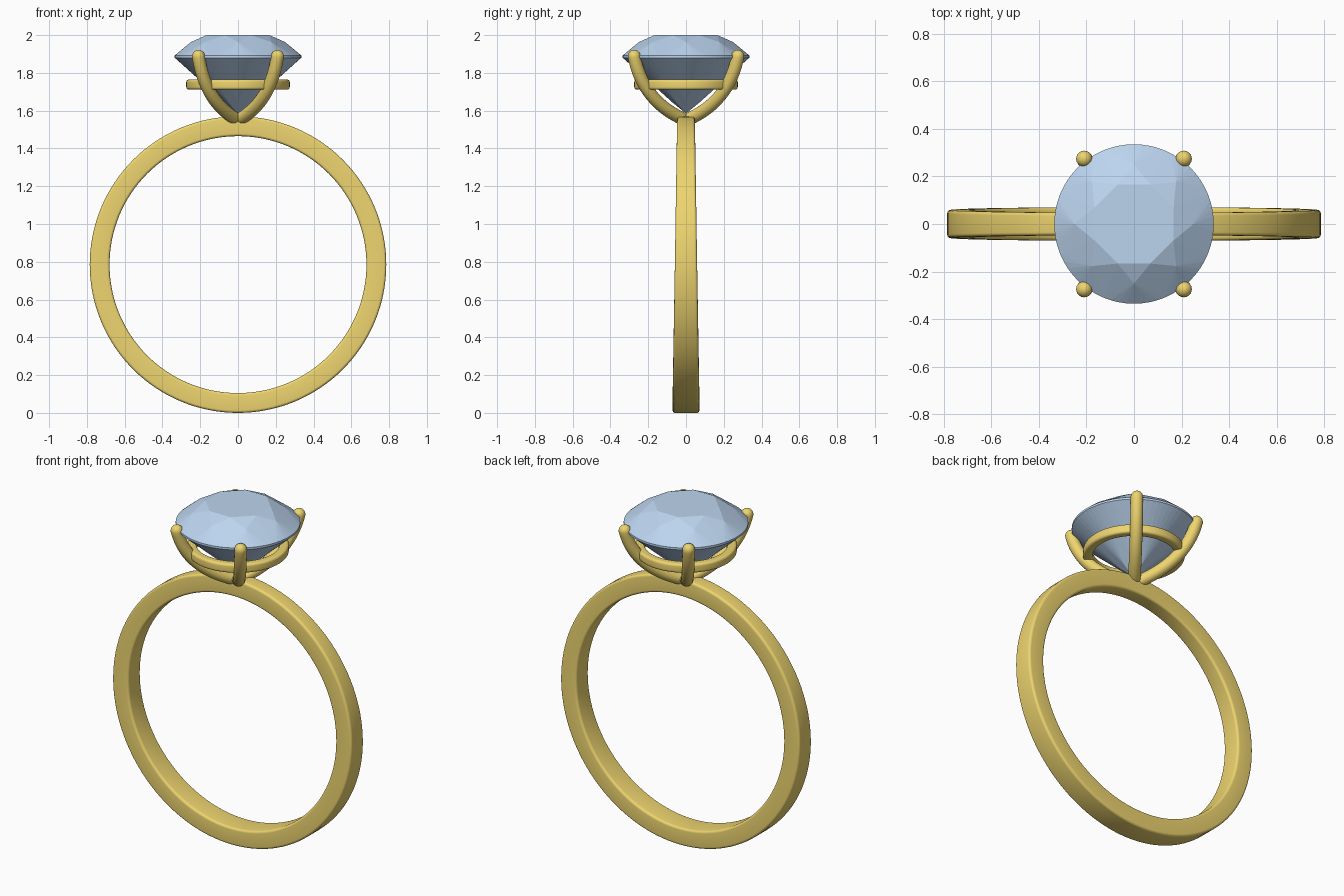
import bpy, bmesh
from math import sin, cos, pi, radians
from mathutils import Vector

if "Cube" in bpy.data.objects:
    bpy.data.objects.remove(bpy.data.objects["Cube"])


def material(name, rgb):
    m = bpy.data.materials.new(name)
    m.diffuse_color = (*rgb, 1)
    m.use_nodes = True
    m.node_tree.nodes["Principled BSDF"].inputs["Base Color"].default_value = m.diffuse_color
    return m


GOLD = material("gold", (0.85, 0.66, 0.16))
BLUE = material("pale blue stone", (0.50, 0.66, 0.86))


def finish(name, bm, mat, smooth=True):
    bmesh.ops.recalc_face_normals(bm, faces=bm.faces[:])
    me = bpy.data.meshes.new(name)
    bm.to_mesh(me)
    bm.free()
    me.materials.append(mat)
    ob = bpy.data.objects.new(name, me)
    bpy.context.collection.objects.link(ob)
    if smooth:
        bpy.ops.object.select_all(action='DESELECT')
        ob.select_set(True)
        bpy.context.view_layer.objects.active = ob
        bpy.ops.object.shade_smooth_by_angle(angle=radians(35))
    return ob


def skin(rings, closed):
    """Bridge equal-length point rings into a tube, capped unless closed."""
    bm = bmesh.new()
    vs = [[bm.verts.new(p) for p in ring] for ring in rings]
    n = len(vs[0])
    for i in range(len(vs) if closed else len(vs) - 1):
        a, b = vs[i], vs[(i + 1) % len(vs)]
        for j in range(n):
            k = (j + 1) % n
            bm.faces.new((a[j], a[k], b[k], b[j]))
    if not closed:
        bm.faces.new(vs[0])
        bm.faces.new(vs[-1])
    return bm


def rounded_rect(hw, hh, r, steps=5):
    pts = []
    for q, (sx, sy) in enumerate(((1, 1), (-1, 1), (-1, -1), (1, -1))):
        for i in range(steps + 1):
            a = (q + i / steps) * pi / 2
            pts.append((sx * (hw - r) + r * cos(a), sy * (hh - r) + r * sin(a)))
    return pts


# Band: upright hoop, narrowing towards the top
CZ, R_IN, R_OUT, SEG = 0.785, 0.68, 0.785, 128
rings = []
for i in range(SEG):
    a = 2 * pi * i / SEG
    half = 0.059 - 0.012 * sin(a)
    mid, hw = (R_IN + R_OUT) / 2, (R_OUT - R_IN) / 2
    rings.append([((mid + u) * cos(a), v, CZ + (mid + u) * sin(a))
                  for u, v in rounded_rect(hw, half, 0.014)])
finish("band", skin(rings, True), GOLD)

# Gallery ring under the stone
rings = []
for i in range(96):
    a = 2 * pi * i / 96
    rings.append([((0.248 + u) * cos(a), (0.248 + u) * sin(a), 1.738 + v)
                  for u, v in rounded_rect(0.026, 0.027, 0.014)])
finish("gallery_ring", skin(rings, True), GOLD)

# Claws: curved tubes with domed ends, at the four corners
RAD = 0.034
P0, P1, P2 = Vector((0.035, 1.562)), Vector((0.29, 1.66)), Vector((0.345, 1.888))
path = []
for i in range(25):
    t = i / 24
    p = P0 * (1 - t) ** 2 + P1 * 2 * t * (1 - t) + P2 * t * t
    d = ((P1 - P0) * (1 - t) + (P2 - P1) * t).normalized()
    path.append((p, d, RAD))


def dome(p, d, s):
    return [(p + d * s * RAD * sin(b), d, RAD * cos(b))
            for b in (radians(15 * k) for k in range(1, 6))] + \
           [(p + d * s * RAD * 0.999, d, RAD * 0.04)]


path = dome(path[0][0], path[0][1], -1)[::-1] + path + dome(path[-1][0], path[-1][1], 1)
for side, sx in (("right", 1), ("left", -1)):
    for end, sy in (("front", -1), ("back", 1)):
        out = Vector((0.21 * sx, 0.275 * sy, 0)).normalized()
        across = Vector((-out.y, out.x, 0))
        up = Vector((0, 0, 1))
        rings = []
        for p, d, r in path:
            c = out * p.x + up * p.y
            normal = up * d.x - out * d.y
            rings.append([c + across * r * cos(b) + normal * r * sin(b)
                          for b in (2 * pi * k / 20 for k in range(20))])
        finish(f"{end}_{side}_claw", skin(rings, False), GOLD)

# Stone: round brilliant cut, facets formed by the hull of its corner circles
bm = bmesh.new()
for count, offset, r, z in ((8, 0.5, 0.18, 2.0),     # table
                            (8, 0, 0.25, 1.963),     # star facets
                            (64, 0, 0.335, 1.892),   # girdle
                            (64, 0, 0.335, 1.88),
                            (8, 0, 0.07, 1.642)):    # lower facets
    for i in range(count):
        a = 2 * pi * (i + offset) / count
        bm.verts.new((r * cos(a), r * sin(a), z))
bm.verts.new((0, 0, 1.585))
bmesh.ops.convex_hull(bm, input=bm.verts[:])
bmesh.ops.dissolve_limit(bm, angle_limit=radians(0.5), verts=bm.verts[:], edges=bm.edges[:])
finish("stone", bm, BLUE, smooth=False)
